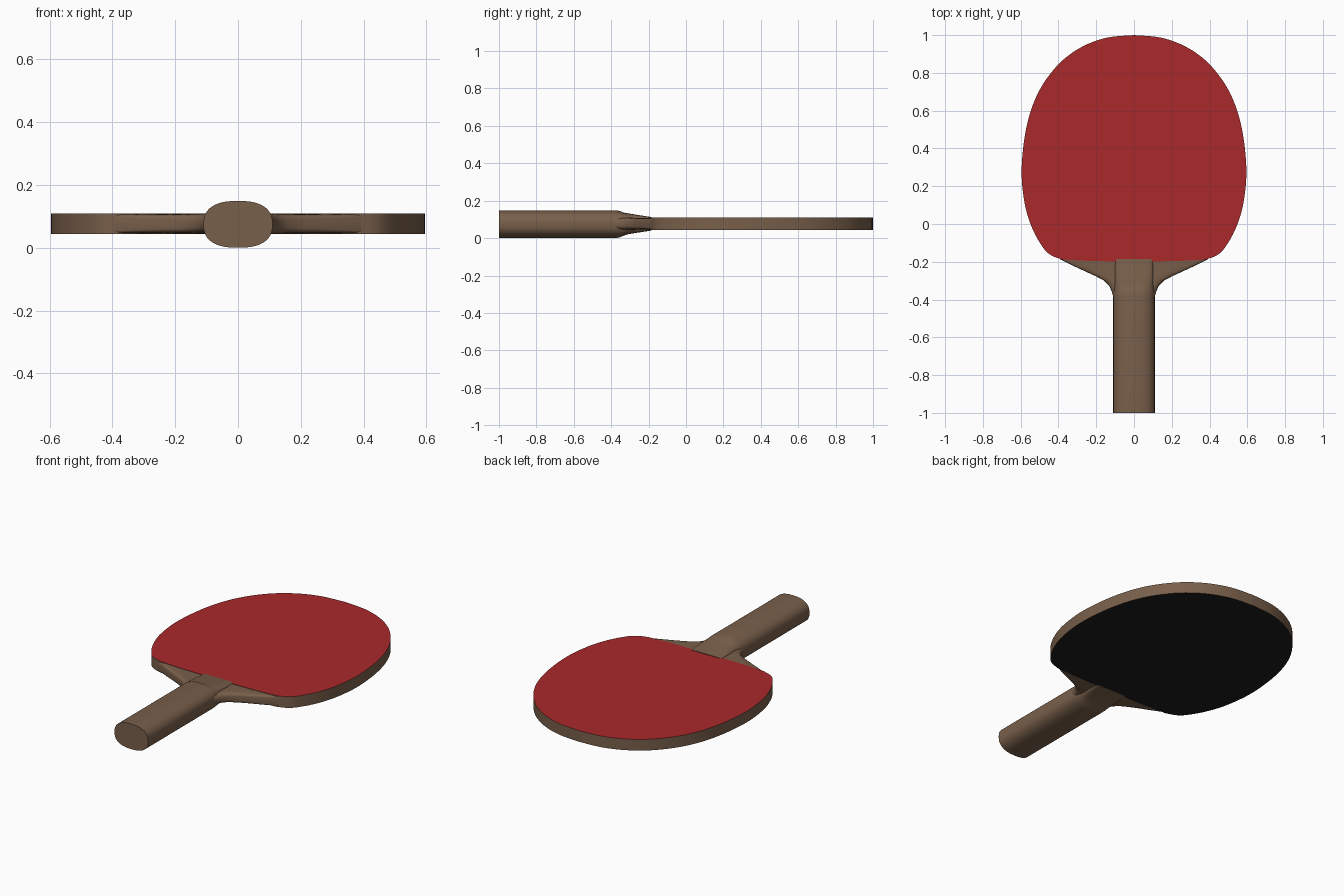
import bpy, math

if "Cube" in bpy.data.objects:
    bpy.data.objects.remove(bpy.data.objects["Cube"])

ZC = 0.0775  # mid-plane height


def material(name, rgb):
    m = bpy.data.materials.new(name)
    m.diffuse_color = (*rgb, 1)
    m.use_nodes = True
    m.node_tree.nodes["Principled BSDF"].inputs["Base Color"].default_value = m.diffuse_color
    return m


WOOD = material("wood", (0.19, 0.115, 0.07))
RED = material("red_rubber", (0.40, 0.022, 0.024))
BLACK = material("black_rubber", (0.012, 0.012, 0.012))


def make(name, verts, faces, mats, angle=35):
    me = bpy.data.meshes.new(name)
    me.from_pydata(verts, [], faces)
    ob = bpy.data.objects.new(name, me)
    bpy.context.collection.objects.link(ob)
    for m in mats:
        me.materials.append(m)
    bpy.ops.object.select_all(action='DESELECT')
    ob.select_set(True)
    bpy.context.view_layer.objects.active = ob
    bpy.ops.object.shade_smooth_by_angle(angle=math.radians(angle))
    return ob


def spline(pts, steps=6):
    # Catmull-Rom curve through the points
    p = [pts[0]] + pts + [pts[-1]]
    out = []
    for i in range(1, len(p) - 2):
        for s in range(steps):
            t = s / steps
            out.append(tuple(0.5 * (2 * b + (c - a) * t + (2*a - 5*b + 4*c - d) * t**2
                                    + (3*b - a - 3*c + d) * t**3)
                             for a, b, c, d in zip(p[i-1], p[i], p[i+1], p[i+2])))
    return out + [pts[-1]]


def loft(name, sections, n=48):
    # superellipse sections along y: (y, half width, half height, exponent)
    verts, faces = [], []
    for y, w, h, e in sections:
        for k in range(n):
            a = 2 * math.pi * k / n
            c, s = math.cos(a), math.sin(a)
            verts.append((w * math.copysign(abs(c) ** (2 / e), c), y,
                          ZC - 0.002 * (h > 0.06) + h * math.copysign(abs(s) ** (2 / e), s)))
    for i in range(len(sections) - 1):
        for k in range(n):
            a, b = i * n + k, i * n + (k + 1) % n
            faces.append((a, a + n, b + n, b))
    faces.append(tuple(range(n)))
    faces.append(tuple(reversed(range((len(sections) - 1) * n, len(sections) * n))))
    return make(name, verts, faces, [WOOD])


# Blade: wooden rim with red rubber above and black rubber below
half = spline([(0, 1.0), (0.15, 0.985), (0.29, 0.93), (0.41, 0.835), (0.51, 0.69),
               (0.57, 0.51), (0.595, 0.29), (0.579, 0.11), (0.54, -0.02),
               (0.485, -0.12), (0.44, -0.165), (0.38, -0.188)])
half[0] = (0, 1.0)
half += [(0.24, -0.196), (0.1, -0.198)]
outline = [(-x, y) for x, y in half[1:]] + [(x, y) for x, y in reversed(half)]
n = len(outline)
verts = [(x, y, z) for z in (ZC - 0.033, ZC + 0.033) for x, y in outline]
faces = [(i, (i + 1) % n, n + (i + 1) % n, n + i) for i in range(n)]
faces += [tuple(range(n, 2 * n)), tuple(reversed(range(n)))]
blade = make("blade", verts, faces, [WOOD, RED, BLACK])
blade.data.polygons[n].material_index = 1
blade.data.polygons[n + 1].material_index = 2

# Neck: wings flaring from the handle out to the blade
loft("neck", [(-0.40, 0.106, 0.045, 2.6), (-0.36, 0.117, 0.040, 3), (-0.33, 0.13, 0.037, 3.5),
              (-0.30, 0.158, 0.034, 4), (-0.275, 0.205, 0.032, 5), (-0.25, 0.26, 0.031, 6),
              (-0.22, 0.325, 0.031, 8), (-0.185, 0.395, 0.031, 12)])

# Handle: oval grip thinning into the blade
loft("handle", [(-1.0, 0.11, 0.0745, 2.5), (-0.38, 0.11, 0.0745, 2.5),
                (-0.355, 0.109, 0.071, 2.7), (-0.335, 0.107, 0.062, 3.2),
                (-0.31, 0.105, 0.056, 4), (-0.25, 0.103, 0.046, 6),
                (-0.185, 0.1, 0.036, 9)])

# Rest on the ground exactly
low = min(v.co.z for o in bpy.data.objects for v in o.data.vertices)
for o in bpy.data.objects:
    o.location.z -= low
